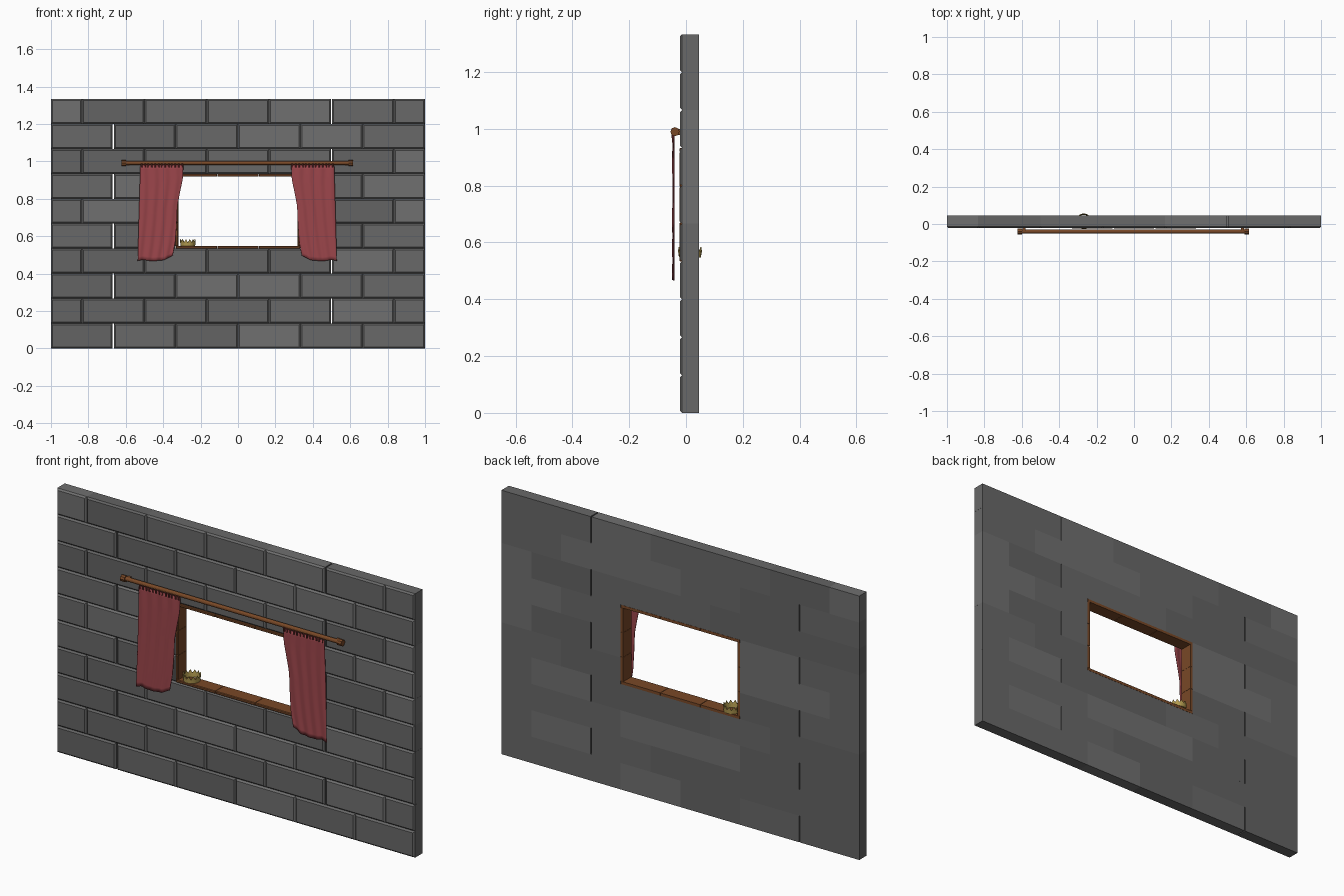
import bpy, bmesh, math, random
from mathutils import Matrix, Vector

if "Cube" in bpy.data.objects:
    bpy.data.objects.remove(bpy.data.objects["Cube"])

random.seed(4)
FRONT, BACK = -0.022, 0.045
ROW, BRICK = 0.1333, 0.3333


def mat(name, r, g, b):
    m = bpy.data.materials.new(name)
    m.diffuse_color = (r, g, b, 1)
    m.use_nodes = True
    m.node_tree.nodes["Principled BSDF"].inputs["Base Color"].default_value = m.diffuse_color
    return m


STONES = [mat("stone_%d" % i, v, v, v) for i, v in enumerate((0.125, 0.14, 0.16))]
WOOD = mat("wood", 0.19, 0.065, 0.02)
CLOTH = mat("cloth", 0.33, 0.06, 0.07)
DARK_CLOTH = mat("dark_cloth", 0.14, 0.03, 0.025)
GOLD = mat("gold", 0.45, 0.33, 0.08)


def finish(bm, name, *mats):
    bmesh.ops.recalc_face_normals(bm, faces=bm.faces)
    me = bpy.data.meshes.new(name)
    bm.to_mesh(me)
    bm.free()
    for m in mats:
        me.materials.append(m)
    ob = bpy.data.objects.new(name, me)
    bpy.context.collection.objects.link(ob)
    return ob


def box(bm, x0, x1, y0, y1, z0, z1, chamfer=0.0, index=0):
    """Box whose front (-y) edges are chamfered."""
    c = chamfer
    rings = [(y1, 0), (y0 + c, 0), (y0, c)] if c else [(y1, 0), (y0, 0)]
    loops = [[bm.verts.new(p) for p in ((x0 + d, y, z0 + d), (x1 - d, y, z0 + d),
                                        (x1 - d, y, z1 - d), (x0 + d, y, z1 - d))]
             for y, d in rings]
    faces = [bm.faces.new(loops[0]), bm.faces.new(loops[-1])]
    for a, b in zip(loops, loops[1:]):
        for i in range(4):
            j = (i + 1) % 4
            faces.append(bm.faces.new((a[i], a[j], b[j], b[i])))
    for f in faces:
        f.material_index = index


def cylinder(bm, x0, x1, r, y, z, sides):
    m = Matrix.Translation(((x0 + x1) / 2, y, z)) @ Matrix.Rotation(math.pi / 2, 4, 'Y')
    bmesh.ops.create_cone(bm, cap_ends=True, segments=sides, radius1=r, radius2=r,
                          depth=x1 - x0, matrix=m)


def lerp(points, t):
    """Linear lookup through (t, value) pairs."""
    for (a, va), (b, vb) in zip(points, points[1:]):
        if t <= b:
            return va + (vb - va) * (t - a) / (b - a)
    return points[-1][1]


# Brick wall in running bond, with the window opening left out
bm = bmesh.new()
for row in range(10):
    start = -1 if row % 2 == 0 else -1 - BRICK / 2
    gap_x = -2 / 3 if row % 2 == 0 else 0.5
    for k in range(7):
        x0 = max(-1, start + k * BRICK)
        x1 = min(1, start + (k + 1) * BRICK)
        if 4 <= row <= 6:
            if x0 >= -0.34 and x1 <= 0.34:
                continue
            if x0 < -0.34 < x1 and x1 > -0.32:
                x1 = -BRICK
            elif x0 < 0.32 and x1 > 0.34:
                x0 = BRICK
        if x1 - x0 < 0.01:
            continue
        # one open joint per row
        if abs(x0 - gap_x) < 0.01:
            x0 += 0.003
        if abs(x1 - gap_x) < 0.01:
            x1 -= 0.003
        box(bm, x0, x1, FRONT, BACK, row * ROW, (row + 1) * ROW, 0.008, random.randrange(3))
finish(bm, "brick_wall", *STONES)

# Window frame of short planks lining the opening
bm = bmesh.new()
T, Z0, Z1 = 0.014, 4 * ROW, 7 * ROW
for i in range(3):
    x0 = -BRICK + i * BRICK * 2 / 3
    for z in (Z0, Z1 - T):
        box(bm, x0 + 0.001, x0 + BRICK * 2 / 3 - 0.001, FRONT - 0.001, BACK + 0.001, z, z + T, 0.003)
    h = (Z1 - Z0 - 2 * T) / 3
    z0 = Z0 + T + i * h
    for x in (-BRICK, BRICK - T):
        box(bm, x, x + T, FRONT - 0.001, BACK + 0.001, z0 + 0.0005, z0 + h - 0.0005, 0.003)
finish(bm, "window_frame", WOOD)

# Curtain rod with end caps and wall brackets
ROD_Y, ROD_Z, MID = -0.039, 0.991, -0.004
bm = bmesh.new()
cylinder(bm, -0.61, 0.602, 0.0105, ROD_Y, ROD_Z, 12)
for s in (-1, 1):
    x = MID + s * 0.606
    cylinder(bm, x - 0.012, x + 0.012, 0.016, ROD_Y, ROD_Z - 0.001, 8)
    x = MID + s * 0.585
    box(bm, x - 0.008, x + 0.008, ROD_Y, FRONT + 0.002, ROD_Z - 0.012, ROD_Z + 0.009)
finish(bm, "curtain_rod", WOOD)

# Curtains: pleated cloth shaped by inner and outer edge profiles, v runs downwards
OUTER = [(0, 0.518), (0.4, 0.524), (1, 0.532)]
INNER = [(0, 0.288), (0.15, 0.291), (0.3, 0.306), (0.45, 0.32), (0.65, 0.324), (0.85, 0.331), (1, 0.345)]
HEM = [(0, 0.497), (0.25, 0.472), (0.6, 0.466), (0.85, 0.474), (1, 0.468)]
NU, NV = 32, 24
for side, name in ((-1, "left_curtain"), (1, "right_curtain")):
    bm = bmesh.new()
    grid = []
    for j in range(NV + 1):
        v = j / NV
        line = []
        for i in range(NU + 1):
            u = i / NU
            a, b = lerp(INNER, v), lerp(OUTER, v)
            z = 0.98 + (lerp(HEM, u) - 0.98) * v
            y = -0.0445 + 0.0025 * math.sin(u * 8 * math.pi + 1.2 * math.sin(v * 4))
            line.append(bm.verts.new((MID + side * (a + (b - a) * u), y, z)))
        grid.append(line)
    for j in range(NV):
        for i in range(NU):
            f = bm.faces.new((grid[j][i], grid[j][i + 1], grid[j + 1][i + 1], grid[j + 1][i]))
            f.smooth = True
    ob = finish(bm, name, CLOTH)
    sol = ob.modifiers.new("thickness", 'SOLIDIFY')
    sol.thickness = 0.003
    sol.offset = 0

    # Gathered loops at the top of the curtain
    bm = bmesh.new()
    for i in range(13):
        x = MID + side * (0.295 + i * 0.018)
        box(bm, x - 0.004, x + 0.004, -0.051, -0.04, 0.966, 0.988, 0.002)
    finish(bm, name + "_loops", DARK_CLOTH)

# Crown resting on the sill: pointed band
bm = bmesh.new()
N = 24
base = Vector((-0.268, 0.014, Z0 + T))
levels = []
for k in range(3):
    ring = []
    for i in range(N):
        a = 2 * math.pi * i / N
        z = (0.0, 0.017, 0.036 if i % 2 else 0.019)[k]
        r = 0.039 + 0.0015 * k
        ring.append(bm.verts.new(base + Vector((r * math.cos(a), r * math.sin(a), z))))
    levels.append(ring)
for lo, hi in zip(levels, levels[1:]):
    for i in range(N):
        j = (i + 1) % N
        bm.faces.new((lo[i], lo[j], hi[j], hi[i]))
crown = finish(bm, "crown", GOLD)
sol = crown.modifiers.new("thickness", 'SOLIDIFY')
sol.thickness = 0.004
sol.offset = -1
